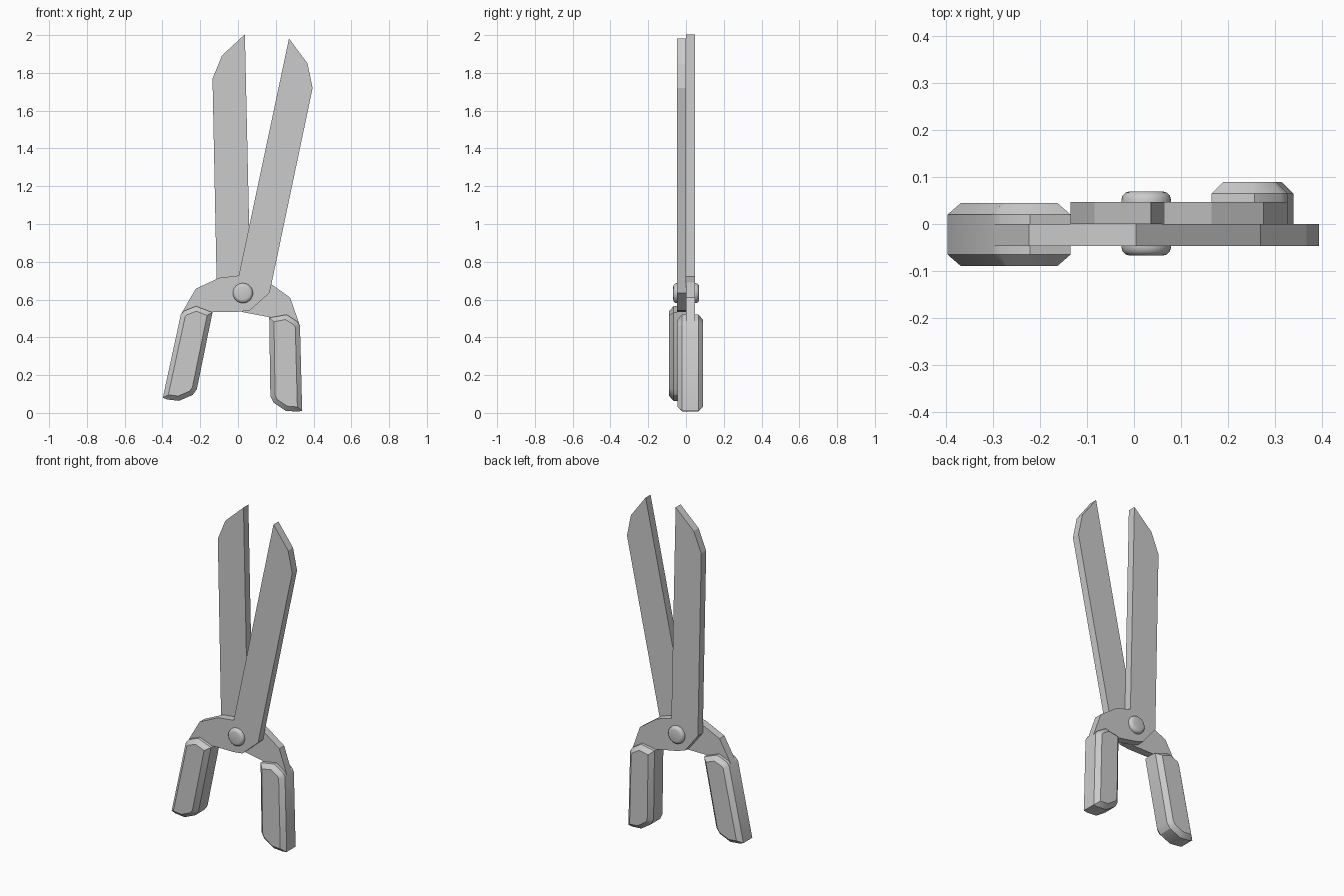
import bpy, bmesh, math
from mathutils import Matrix, Vector

if "Cube" in bpy.data.objects:
    bpy.data.objects.remove(bpy.data.objects["Cube"])

PIVOT = Vector((0.026, 0, 0.634))

# Outlines (x, z) of the front half; the other half is the same part turned over
PLATE = [(0.27, 1.982), (0.368, 1.85), (0.395, 1.72), (0.167, 0.635),
         (0.062, 0.542), (0.0, 0.535), (-0.135, 0.535), (-0.18, 0.36),
         (-0.30, 0.40), (-0.303, 0.52), (-0.224, 0.657), (-0.10, 0.715),
         (0.004, 0.727)]
GRIP = [(-0.303, 0.52), (-0.285, 0.54), (-0.222, 0.565), (-0.135, 0.532),
        (-0.218, 0.125), (-0.24, 0.095), (-0.312, 0.064), (-0.375, 0.071),
        (-0.398, 0.08)]


def slab(name, outline, y0, y1, placement, bevel=0):
    """Extrude an outline along y, optionally chamfering both rims."""
    bm = bmesh.new()
    verts = [bm.verts.new(Vector((x, y0, z)) - PIVOT) for x, z in outline]
    face = bm.faces.new(verts)
    ext = bmesh.ops.extrude_face_region(bm, geom=[face])
    top = [v for v in ext["geom"] if isinstance(v, bmesh.types.BMVert)]
    bmesh.ops.translate(bm, verts=top, vec=(0, y1 - y0, 0))
    bmesh.ops.recalc_face_normals(bm, faces=bm.faces)
    if bevel:
        rims = [e for e in bm.edges
                if abs(e.verts[0].co.y - e.verts[1].co.y) < 1e-5]
        bmesh.ops.bevel(bm, geom=rims, offset=bevel, segments=1,
                        profile=0.5, affect='EDGES')
    bm.transform(placement)
    bmesh.ops.recalc_face_normals(bm, faces=bm.faces)
    mesh = bpy.data.meshes.new(name)
    bm.to_mesh(mesh)
    bm.free()
    obj = bpy.data.objects.new(name, mesh)
    bpy.context.collection.objects.link(obj)
    return obj


def smooth(obj, angle):
    bpy.ops.object.select_all(action='DESELECT')
    obj.select_set(True)
    bpy.context.view_layer.objects.active = obj
    bpy.ops.object.shade_smooth_by_angle(angle=math.radians(angle))


# Two crossing halves, each a blade plate with a thick chamfered grip
front = Matrix.Translation(PIVOT)
back = front @ Matrix.Rotation(math.radians(10.7), 4, 'Y') @ Matrix.Rotation(math.pi, 4, 'Z')
for side, placement in (("front", front), ("back", back)):
    slab(side + "_blade", PLATE, -0.047, 0.0, placement)
    smooth(slab(side + "_grip", GRIP, -0.09, 0.045, placement, 0.025), 30)

# Pivot rivet through both halves, with rounded heads
bpy.ops.mesh.primitive_cylinder_add(vertices=32, radius=0.053, depth=0.137,
                                    location=PIVOT + Vector((0, 0.001, 0)),
                                    rotation=(math.pi / 2, 0, 0))
rivet = bpy.context.object
rivet.name = "pivot_rivet"
mod = rivet.modifiers.new("rounded_heads", 'BEVEL')
mod.width = 0.018
mod.segments = 3
mod.limit_method = 'ANGLE'
mod.angle_limit = math.radians(60)
bpy.ops.object.modifier_apply(modifier=mod.name)
smooth(rivet, 40)
